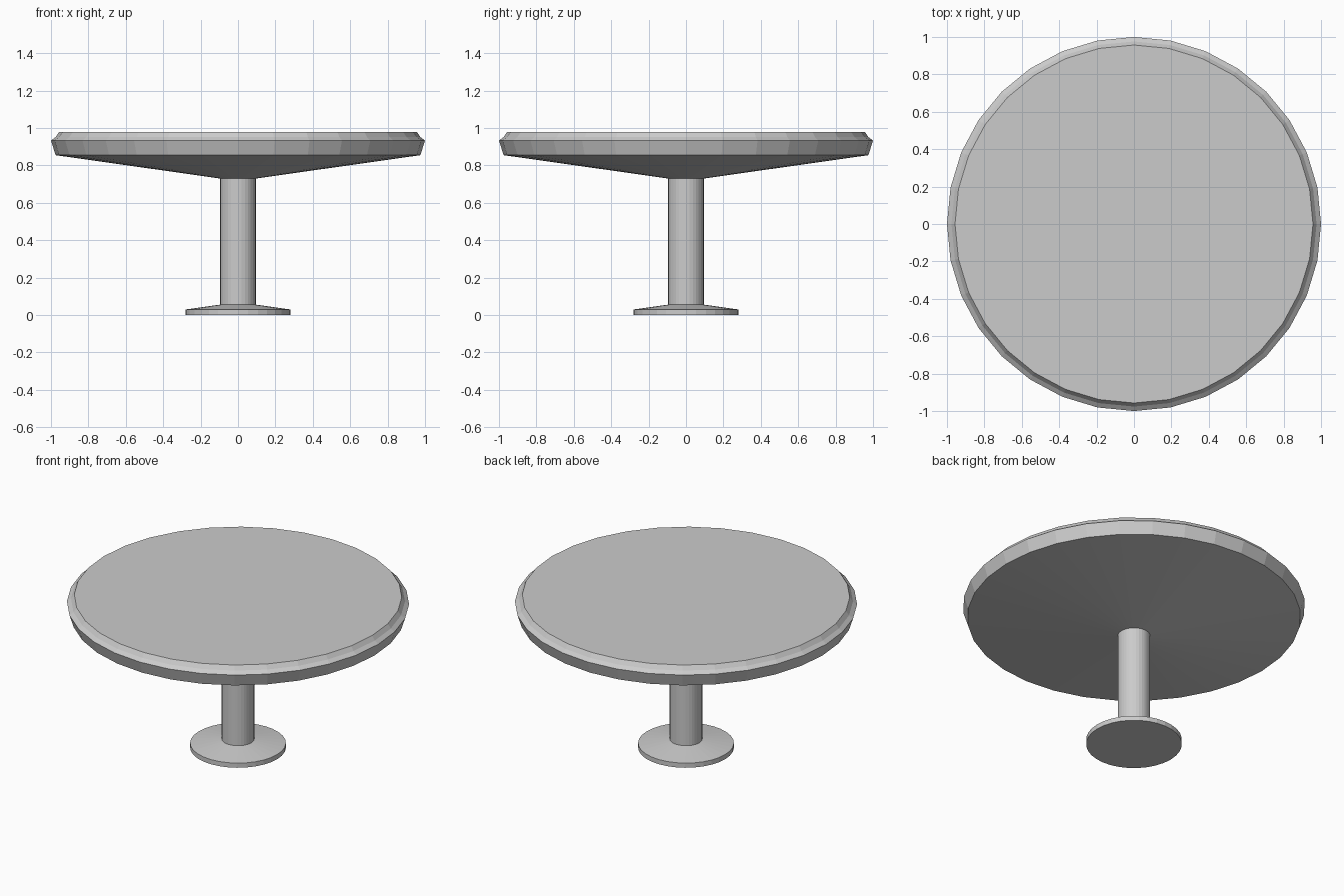
import bpy, bmesh, math

if "Cube" in bpy.data.objects:
    bpy.data.objects.remove(bpy.data.objects["Cube"])

SIDES = 32
grey = bpy.data.materials.new("plain grey")
grey.diffuse_color = (0.6, 0.6, 0.6, 1)
grey.use_nodes = True
grey.node_tree.nodes["Principled BSDF"].inputs["Base Color"].default_value = grey.diffuse_color


def lathe(name, profile):
    """Spin (radius, z) points, listed bottom to top, into a closed solid."""
    bm = bmesh.new()
    rings = [[bm.verts.new((r * math.sin(2 * math.pi * i / SIDES),
                            r * math.cos(2 * math.pi * i / SIDES), z))
              for i in range(SIDES)] for r, z in profile]
    for a, b in zip(rings, rings[1:]):
        for i in range(SIDES):
            j = (i + 1) % SIDES
            bm.faces.new((a[i], a[j], b[j], b[i]))
    bm.faces.new(rings[0])
    bm.faces.new(rings[-1])
    bmesh.ops.recalc_face_normals(bm, faces=bm.faces)
    mesh = bpy.data.meshes.new(name)
    bm.to_mesh(mesh)
    bm.free()
    mesh.materials.append(grey)
    obj = bpy.data.objects.new(name, mesh)
    bpy.context.collection.objects.link(obj)
    return obj


# Foot, column and table top in one turned profile
lathe("pedestal_table", [
    (0.28, 0.0), (0.28, 0.03), (0.095, 0.056),      # foot
    (0.095, 0.73),                                  # column
    (0.975, 0.855), (1.0, 0.933),                   # underside and rim
    (0.976, 0.951), (0.957, 0.978),                 # bevelled edge
])
